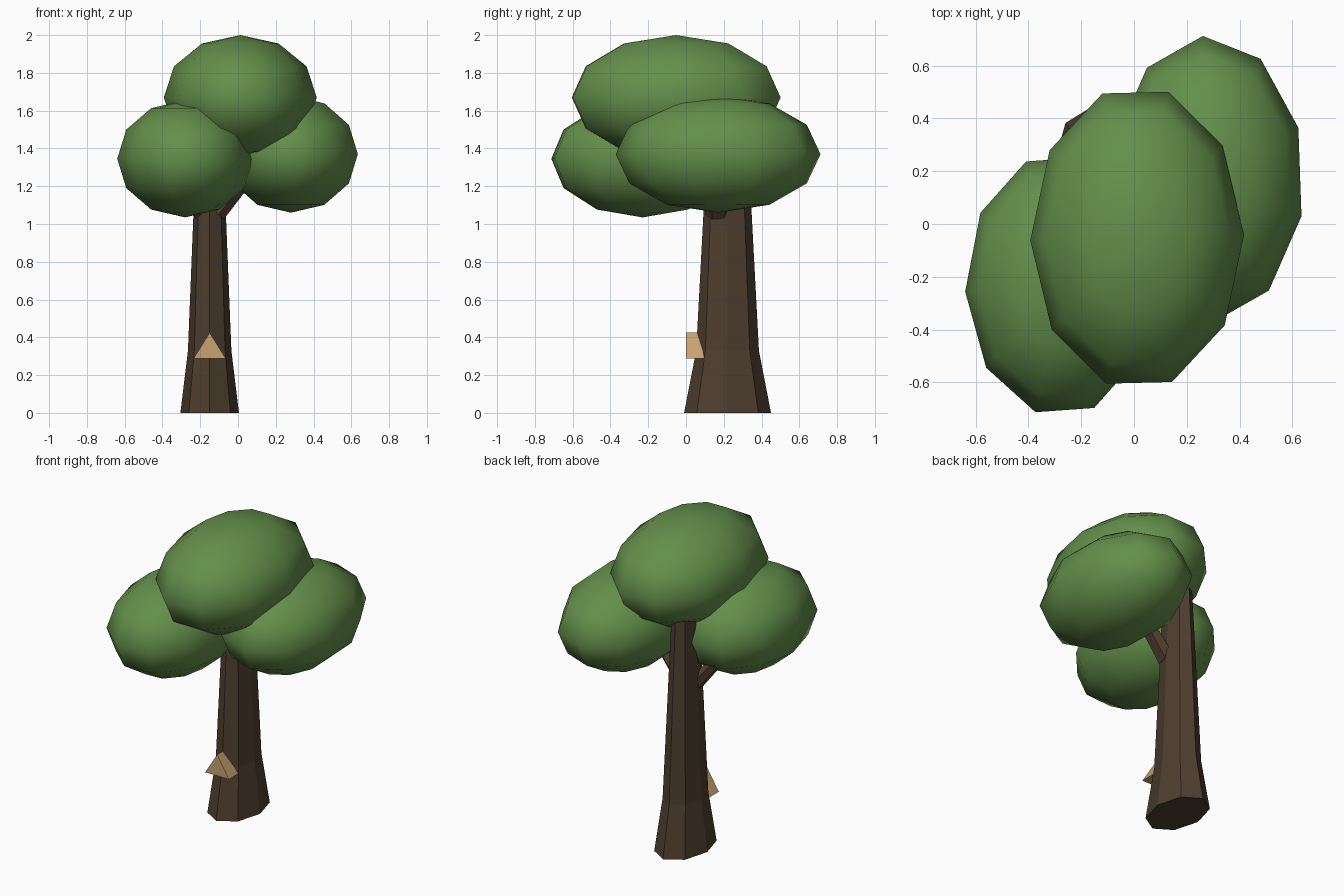
import bpy, bmesh, math
from mathutils import Vector

if "Cube" in bpy.data.objects:
    bpy.data.objects.remove(bpy.data.objects["Cube"])


def material(name, rgb):
    m = bpy.data.materials.new(name)
    m.diffuse_color = (*rgb, 1)
    m.use_nodes = True
    m.node_tree.nodes["Principled BSDF"].inputs["Base Color"].default_value = m.diffuse_color
    return m


LEAF = material("leaf green", (0.127, 0.275, 0.070))
BARK = material("dark bark", (0.076, 0.048, 0.028))
WOOD = material("pale cut wood", (0.578, 0.366, 0.171))


def finish(name, bm, mat, smooth=False):
    bmesh.ops.recalc_face_normals(bm, faces=bm.faces[:])
    me = bpy.data.meshes.new(name)
    bm.to_mesh(me)
    bm.free()
    me.materials.append(mat)
    for p in me.polygons:
        p.use_smooth = smooth
    ob = bpy.data.objects.new(name, me)
    bpy.context.collection.objects.link(ob)
    return ob


def loft(name, rings, mat):
    """Skin a list of equal-length point rings and cap both ends."""
    bm = bmesh.new()
    loops = [[bm.verts.new(p) for p in ring] for ring in rings]
    n = len(loops[0])
    for a, b in zip(loops, loops[1:]):
        for i in range(n):
            j = (i + 1) % n
            bm.faces.new((a[i], a[j], b[j], b[i]))
    bm.faces.new(loops[0][::-1])
    bm.faces.new(loops[-1])
    return finish(name, bm, mat)


def crown(name, centre, radii, phase):
    """Low-poly ellipsoid of leaves, ten segments by six rings."""
    bm = bmesh.new()
    bmesh.ops.create_uvsphere(bm, u_segments=10, v_segments=6, radius=1)
    ref = next(v.co for v in bm.verts if abs(v.co.z) < 0.01)
    turn = math.radians(phase) - math.atan2(ref.y, ref.x)
    c, s = math.cos(turn), math.sin(turn)
    for v in bm.verts:
        x, y, z = v.co
        v.co = Vector(centre) + Vector(((x * c - y * s) * radii[0],
                                        (x * s + y * c) * radii[1], z * radii[2]))
    return finish(name, bm, LEAF, True)


def branch(name, start, end, r=0.045, sides=6):
    """Six-sided limb, wider along y like the trunk."""
    a, b = Vector(start), Vector(end)
    u = Vector((0, 1, 0))
    w = (b - a).normalized().cross(u).normalized()
    angles = [math.tau * i / sides for i in range(sides)]
    return loft(name, [[p + u * (1.5 * k * r * math.cos(t)) + w * (k * r * math.sin(t))
                        for t in angles] for p, k in ((a, 1), (b, 0.75))], BARK)


# trunk: eight sides, flared at the root
loft("trunk", [[(-0.15 + rx * math.cos(math.tau * i / 8),
                 0.22 + ry * math.sin(math.tau * i / 8), z) for i in range(8)]
               for z, rx, ry in ((0, 0.155, 0.23), (0.33, 0.115, 0.166),
                                 (1.05, 0.086, 0.128), (1.6, 0.065, 0.098))], BARK)

# limbs reaching into the side crowns
branch("right_branch", (-0.105, 0.17, 1.05), (0.10, 0.17, 1.30))
branch("left_branch", (-0.195, 0.18, 1.05), (-0.36, 0.06, 1.28))

# wedge-shaped cut piece on the front of the trunk
loft("trunk_wedge", [[(-0.235, y, 0.288), (-0.065, y, 0.288), (-0.15, y, 0.425)]
                     for y in (0.0, 0.14)], WOOD)

# leaf crowns
crown("top_crown", (0.012, -0.052, 1.67), (0.405, 0.578, 0.33), 1)
crown("left_crown", (-0.28, -0.23, 1.345), (0.36, 0.50, 0.31), 3)
crown("right_crown", (0.28, 0.17, 1.37), (0.367, 0.543, 0.31), 21)
